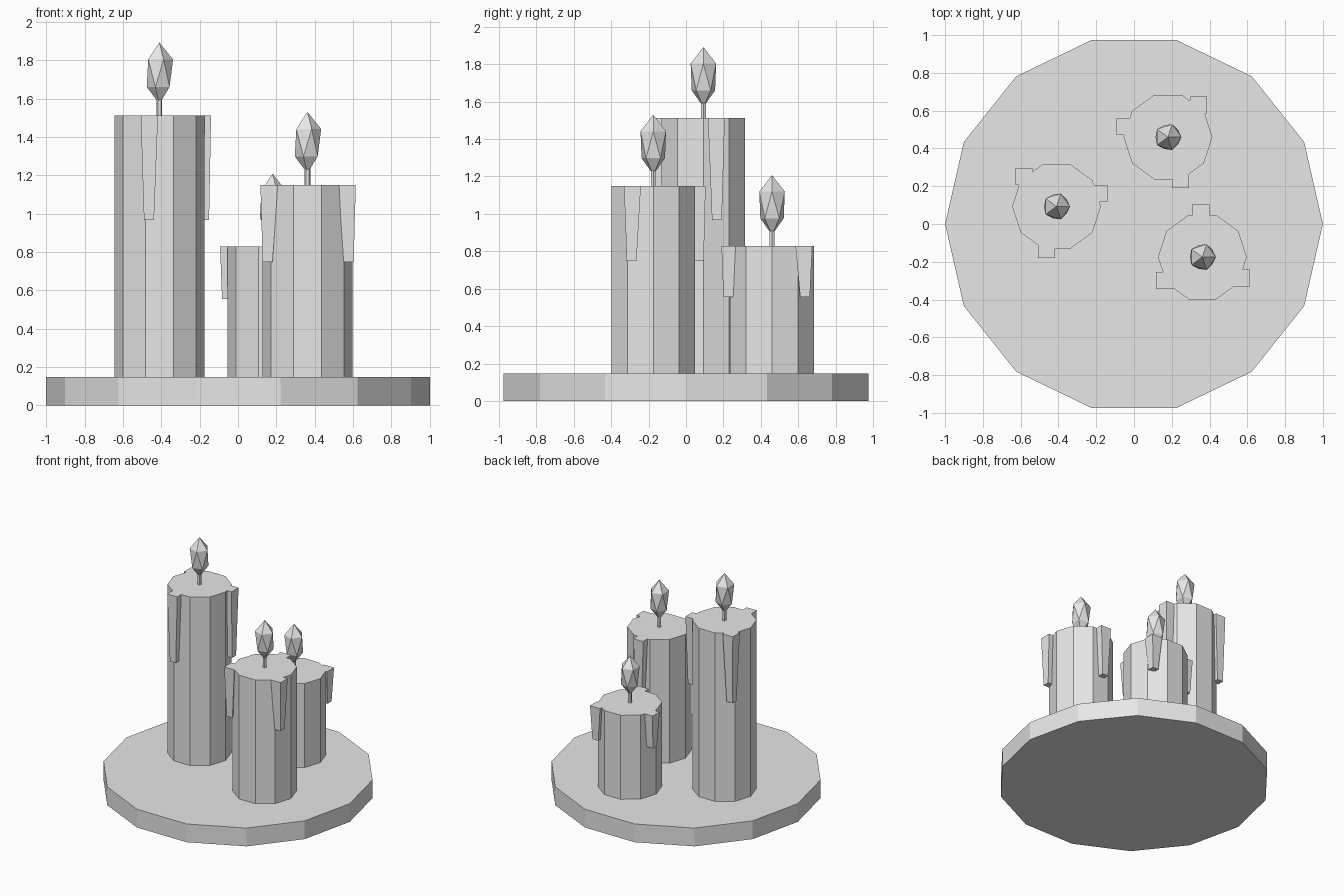
import bpy, bmesh
from math import pi, sin, cos
from mathutils import Matrix, Vector

cube = bpy.data.objects.get("Cube")
if cube:
    bpy.data.objects.remove(cube, do_unlink=True)

grey = bpy.data.materials.new("plain grey")
grey.use_nodes = True
grey.diffuse_color = (0.8, 0.8, 0.8, 1)
grey.node_tree.nodes["Principled BSDF"].inputs["Base Color"].default_value = (0.8, 0.8, 0.8, 1)


def finish(name, bm):
    mesh = bpy.data.meshes.new(name)
    bm.to_mesh(mesh)
    bm.free()
    mesh.materials.append(grey)
    obj = bpy.data.objects.new(name, mesh)
    bpy.context.collection.objects.link(obj)
    return obj


def prism(name, x, y, bottom, top, radius, sides):
    """Upright prism with one corner pointing to +y."""
    bm = bmesh.new()
    place = Matrix.Translation((x, y, (bottom + top) / 2)) @ Matrix.Rotation(pi / 2, 4, "Z")
    bmesh.ops.create_cone(bm, cap_ends=True, segments=sides, radius1=radius,
                          radius2=radius, depth=top - bottom, matrix=place)
    return finish(name, bm)


def drip(name, x, y, angle, top, length):
    """Square wax run, narrower and pushed outward at its lower end."""
    out = Vector((cos(angle), sin(angle), 0))
    centre = Vector((x, y, top - length / 2)) + out * RADIUS
    bm = bmesh.new()
    bmesh.ops.create_cube(bm, size=1)
    for v in bm.verts:
        low = v.co.z < 0
        width = 0.052 if low else 0.09
        v.co = Vector((v.co.x * width, v.co.y * width, v.co.z * length)) + centre
        if low:
            v.co += out * 0.009
    return finish(name, bm)


def flame(name, x, y, z):
    bm = bmesh.new()
    bmesh.ops.create_icosphere(bm, subdivisions=1, radius=0.08)
    for v in bm.verts:
        taper = 0.92 if v.co.z < 0 else 1
        v.co = (x + v.co.x * taper, y + v.co.y * taper, z + v.co.z * 2)
    return finish(name, bm)


# Round tray
BASE_TOP = 0.148
RADIUS = 0.235
prism("base_plate", 0, 0, 0, BASE_TOP, 1, 14)

# Candles: position, top height, direction of the first drip
candles = {
    "tall": (-0.41, 0.093, 1.512, 0.3),
    "middle": (0.362, -0.175, 1.15, 1.6),
    "short": (0.18, 0.46, 0.828, 0.81),
}
for label, (x, y, top, turn) in candles.items():
    prism(label + "_candle", x, y, BASE_TOP, top, RADIUS, 10)
    prism(label + "_wick", x, y, top, top + 0.1, 0.015, 6)
    flame(label + "_flame", x, y, top + 0.22)
    for i in range(3):
        drip(f"{label}_wax_drip_{i + 1}", x, y, turn + i * 2 * pi / 3,
             top, 0.4 * (top - BASE_TOP))
